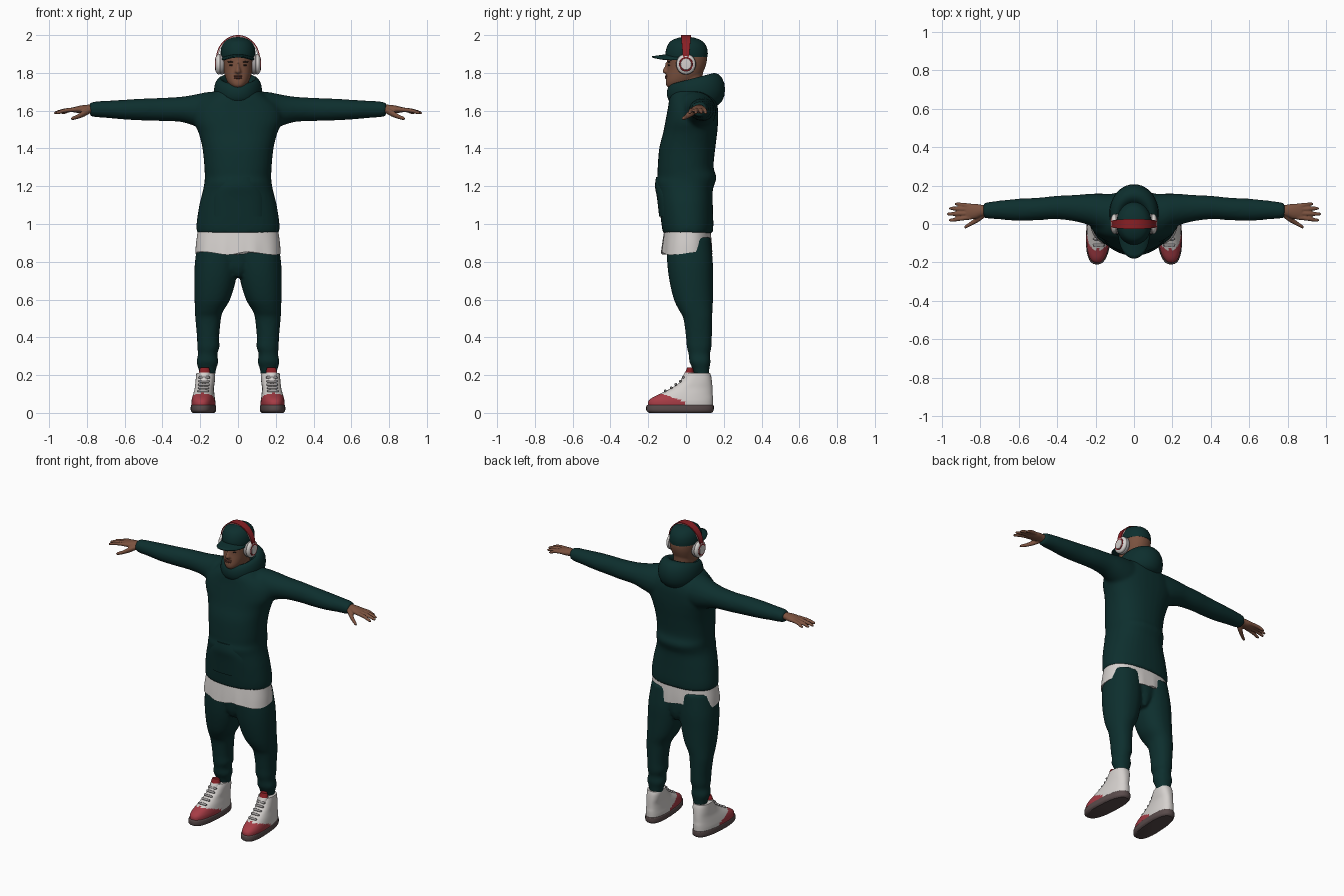
import bpy, bmesh, math
from mathutils import Vector, Matrix

if "Cube" in bpy.data.objects:
    bpy.data.objects.remove(bpy.data.objects["Cube"])


def material(name, rgb):
    m = bpy.data.materials.new(name)
    m.diffuse_color = (*rgb, 1)
    m.use_nodes = True
    m.node_tree.nodes["Principled BSDF"].inputs["Base Color"].default_value = m.diffuse_color
    return m


GREEN = material("dark green cloth", (0.004, 0.028, 0.027))
WHITE = material("white", (0.66, 0.63, 0.61))
SKIN = material("skin", (0.20, 0.085, 0.05))
ROSE = material("shoe red", (0.38, 0.045, 0.06))
RED = material("band red", (0.25, 0.014, 0.018))
SOLE = material("sole grey", (0.10, 0.07, 0.07))
GREY = material("light grey", (0.36, 0.34, 0.34))
DARK = material("dark brown", (0.02, 0.012, 0.01))
LIP = material("lip", (0.15, 0.05, 0.035))


def smooth_rings(rings, sub):
    """Catmull-Rom interpolation between rings."""
    out = []
    for i in range(len(rings) - 1):
        a, b, c, d = (rings[min(max(k, 0), len(rings) - 1)] for k in range(i - 1, i + 3))
        for s in range(sub):
            t = s / sub
            out.append([0.5 * (2*q + (r-p)*t + (2*p-5*q+4*r-w)*t*t + (3*q-p-3*r+w)*t**3)
                        for p, q, r, w in zip(a, b, c, d)])
    return out + [list(rings[-1])]


def skin_rings(bm, rows, cap=True):
    n = len(rows[0])
    for r0, r1 in zip(rows, rows[1:]):
        for i in range(n):
            bm.faces.new((r0[i], r0[(i+1) % n], r1[(i+1) % n], r1[i]))
    if cap:
        bm.faces.new(rows[0][::-1])
        bm.faces.new(rows[-1])


def loft(bm, rings, axis='z', side=1, power=2.0, n=32, sub=4, shear=0.0):
    """Rings are (position, u0, u1, v0, v1); u,v = x,y on z lofts and y,z on x lofts."""
    rows = []
    for t, u0, u1, v0, v1 in smooth_rings(rings, sub):
        row = []
        for i in range(n):
            a = 2 * math.pi * i / n
            c, s = math.cos(a), math.sin(a)
            u = (u0+u1)/2 + (u1-u0)/2 * math.copysign(abs(c)**(2/power), c)
            v = (v0+v1)/2 + (v1-v0)/2 * math.copysign(abs(s)**(2/power), s)
            x, y, z = (u, v, t) if axis == 'z' else (t, u, v)
            row.append(bm.verts.new((side * (x + shear * y), y, z)))
        rows.append(row)
    skin_rings(bm, rows)
    return bm


def finish(name, bm, mats, rule=None, voxel=0, angle=40):
    bmesh.ops.recalc_face_normals(bm, faces=bm.faces)
    if rule:
        for f in bm.faces:
            f.material_index = rule(f.calc_center_median())
    me = bpy.data.meshes.new(name)
    bm.to_mesh(me)
    bm.free()
    for m in (mats if isinstance(mats, list) else [mats]):
        me.materials.append(m)
    me.shade_smooth()
    me.set_sharp_from_angle(angle=math.radians(angle))
    ob = bpy.data.objects.new(name, me)
    bpy.context.collection.objects.link(ob)
    if voxel:  # fuse overlapping volumes into one soft surface
        r = ob.modifiers.new("fuse", 'REMESH')
        r.mode, r.voxel_size, r.use_smooth_shade = 'VOXEL', voxel, True
        s = ob.modifiers.new("soften", 'SMOOTH')
        s.factor, s.iterations = 0.5, 4
    return ob


def part(name, rings, mat, rule=None, **kw):
    return finish(name, loft(bmesh.new(), rings, **kw), mat, rule)


def blob(name, centre, radii, mat):
    bm = bmesh.new()
    bmesh.ops.create_uvsphere(bm, u_segments=20, v_segments=12, radius=1,
                              matrix=Matrix.Translation(centre) @ Matrix.Diagonal((*radii, 1)))
    return finish(name, bm, mat)


def sym(t, w, y0, y1):
    return (t, -w, w, y0, y1)


# Hoodie: torso and both sleeves fused
bm = loft(bmesh.new(), [sym(*r) for r in (
    (.95, .218, -.122, .142), (1.0, .22, -.13, .145), (1.1, .205, -.142, .142),
    (1.18, .185, -.152, .142), (1.22, .178, -.16, .155), (1.25, .176, -.152, .162),
    (1.3, .178, -.15, .146), (1.4, .188, -.142, .155), (1.48, .208, -.122, .165),
    (1.55, .235, -.108, .17), (1.62, .22, -.095, .168), (1.68, .15, -.085, .15),
    (1.72, .10, -.06, .12))], power=2.3)
SLEEVE = [(.05, -.06, .15, 1.5, 1.7), (.15, -.05, .158, 1.49, 1.70), (.22, -.012, .158, 1.515, 1.687),
          (.3, .012, .152, 1.54, 1.674), (.4, .025, .147, 1.545, 1.668), (.5, .02, .137, 1.548, 1.664),
          (.6, .016, .132, 1.553, 1.658), (.7, .024, .122, 1.562, 1.652), (.76, .028, .114, 1.566, 1.648),
          (.785, .034, .108, 1.574, 1.641)]
for s in (1, -1):
    loft(bm, SLEEVE, axis='x', side=s)
finish("hoodie", bm, GREEN, voxel=.011)
part("front_pocket", [sym(*r) for r in ((1.04, .15, -.142, 0), (1.14, .145, -.154, 0),
     (1.2, .12, -.164, 0), (1.25, .10, -.158, 0))], GREEN, power=2.3)

# Hood: a collar roll that grows into a bag at the back
bm = bmesh.new()
rows = []
for i in range(48):
    a = 2 * math.pi * i / 48
    k = (1 - math.cos(a)) / 2
    thick, tall = .027 + .03 * k * k, .05 + .038 * k
    cen = Vector((.092 * math.sin(a), .038 - .112 * math.cos(a), 1.692 + .02 * k))
    out = Vector((math.sin(a), -math.cos(a), 0))
    rows.append([bm.verts.new(cen + out * thick * math.cos(b) + Vector((0, 0, tall * math.sin(b))))
                 for b in (2 * math.pi * j / 16 for j in range(16))])
skin_rings(bm, rows + [rows[0]], cap=False)
finish("hood", bm, GREEN)

# Undershirt with a wavy hem
bm = loft(bmesh.new(), [sym(*r) for r in ((.845, .226, -.13, .137), (.9, .222, -.124, .135),
          (.97, .212, -.115, .13))], power=2.4, n=64)
for v in bm.verts:
    k = max(0, (.96 - v.co.z) / .11)
    a = math.atan2(v.co.y, v.co.x)
    v.co.z += .008 * k * math.sin(4 * a)
    v.co.y *= 1 + .025 * k * math.sin(11 * a)
finish("undershirt", bm, WHITE)

# Trousers: two legs and a seat fused
bm = loft(bmesh.new(), [sym(*r) for r in ((.72, .03, -.06, .11), (.78, .09, -.085, .13), (.92, .17, -.10, .13))])
LEG = [(.93, .0, .21, -.105, .13), (.8, .0, .228, -.1, .142), (.7, .012, .232, -.088, .143),
       (.6, .042, .23, -.064, .143), (.54, .078, .228, -.035, .14), (.5, .09, .226, -.014, .139),
       (.4, .1, .217, .0, .137), (.35, .098, .216, .004, .135), (.31, .11, .212, .014, .127),
       (.27, .104, .22, .018, .13), (.235, .115, .21, .034, .124), (.19, .122, .2, .045, .12)]
for s in (1, -1):
    loft(bm, LEG, side=s, power=2.2)
finish("trousers", bm, GREEN, voxel=.01)

# Shoes
for s, tag in ((1, "left"), (-1, "right")):
    kw = dict(side=s, shear=-.06)
    part(tag + "_sole", [(0, .126, .236, -.195, .135), (.012, .116, .246, -.21, .146),
         (.036, .116, .246, -.21, .147), (.042, .12, .243, -.205, .144)], SOLE, power=2.5, **kw)
    part(tag + "_shoe_upper", [(.035, .12, .243, -.202, .142), (.06, .12, .243, -.2, .143),
         (.08, .123, .24, -.18, .143), (.1, .126, .236, -.14, .141), (.13, .13, .23, -.08, .14),
         (.16, .127, .228, -.035, .138), (.19, .125, .226, -.01, .134), (.21, .127, .224, .002, .128)],
         [WHITE, ROSE], rule=lambda c: int(c.y < -.01 and c.z < .056 - .36 * c.y), power=2.4, n=64, **kw)
    part(tag + "_tongue", [(.16, .148, .208, -.035, .05), (.2, .148, .208, -.014, .045),
         (.225, .15, .206, .0, .04), (.24, .155, .2, .006, .035)], [WHITE, RED],
         rule=lambda c: int(c.z > .212), **kw)
    for i, (y, z) in enumerate(((-.11, .116), (-.078, .133), (-.054, .15), (-.03, .168), (-.014, .188))):
        part(f"{tag}_lace_{i}", [(x, y - r, y + r, z - r, z + r) for x, r in
             ((.148, .003), (.155, .007), (.2, .007), (.208, .003))], GREY, axis='x', n=10, sub=2, **kw)

# Hands: palm, fingers and thumb fused
for s, tag in ((1, "left"), (-1, "right")):
    bm = loft(bmesh.new(), [(.74, .042, .098, 1.588, 1.632), (.79, .04, .1, 1.588, 1.632),
              (.83, .026, .106, 1.586, 1.628), (.875, .024, .106, 1.592, 1.617)], axis='x', side=s)
    for y0, y1, tip in ((.095, .104, .935), (.076, .081, .963), (.055, .052, .975), (.034, .02, .965)):
        loft(bm, [(x, y-r, y+r, z-r, z+r) for x, y, z, r in (
            (.85, y0, 1.606, .0115), ((.85+tip)/2, (y0+y1)/2, 1.602, .0112),
            (tip-.015, y1, 1.591, .0095), (tip, y1, 1.587, .005))], axis='x', side=s, n=12)
    loft(bm, [(x, y-r, y+r, z-r, z+r) for x, y, z, r in (
        (.775, .05, 1.605, .014), (.81, .028, 1.588, .018), (.85, .002, 1.568, .0125),
        (.875, -.013, 1.56, .01), (.885, -.017, 1.557, .005))], axis='x', side=s, n=12)
    finish(tag + "_hand", bm, SKIN, voxel=.0045)

# Head, neck and face
bm = loft(bmesh.new(), [sym(*r) for r in (
    (1.722, .026, -.095, -.02), (1.735, .043, -.105, .02), (1.755, .058, -.107, .05),
    (1.785, .07, -.104, .08), (1.82, .078, -.1, .098), (1.86, .084, -.1, .11),
    (1.9, .086, -.1, .11), (1.95, .07, -.08, .09))], power=2.2)
loft(bm, [sym(1.62, .065, -.03, .095), sym(1.72, .058, -.03, .085), sym(1.8, .06, -.03, .09)])
loft(bm, [sym(*r) for r in ((1.797, .008, -.118, -.08), (1.805, .019, -.124, -.08),
     (1.815, .014, -.124, -.08), (1.835, .008, -.114, -.08), (1.855, .008, -.108, -.08))], n=16)
finish("head", bm, SKIN, voxel=.006)
blob("upper_lip", (0, -.103, 1.782), (.025, .009, .005), LIP)
blob("lower_lip", (0, -.103, 1.774), (.022, .0095, .006), LIP)
for s, tag in ((1, "left"), (-1, "right")):
    blob(tag + "_eye", (s * .034, -.0895, 1.84), (.013, .006, .005), DARK)
    blob(tag + "_eyebrow", (s * .035, -.09, 1.858), (.02, .007, .004), DARK)

# Cap crown, brim and button
part("cap_crown", [sym(*r) for r in ((1.885, .091, -.108, .114), (1.91, .092, -.108, .115),
     (1.94, .087, -.1, .108), (1.965, .073, -.084, .09), (1.98, .052, -.058, .064),
     (1.988, .026, -.03, .034), (1.99, .004, -.004, .006))], GREEN)
bm = bmesh.new()
grid = []
for i in range(25):
    a = math.radians(-84 + 7 * i)
    x = .09 * math.sin(a)
    grid.append([bm.verts.new((x * (1 - .06 * k), -.095 * math.cos(a) * (1 - k) - k * (.01 + .17 * math.cos(a)**.8),
                               1.9 - 2.6 * x * x - .012 * k)) for k in (0, .25, .5, .75, 1)])
for r0, r1 in zip(grid, grid[1:]):
    for j in range(4):
        bm.faces.new((r0[j], r1[j], r1[j+1], r0[j+1]))
brim = finish("cap_brim", bm, GREEN)
brim.modifiers.new("thickness", 'SOLIDIFY').thickness = .007
blob("cap_button", (0, .003, 1.99), (.008, .008, .004), GREEN)


# Headphones: band layers and ear cups
def band(name, inner, outer, scale, mat):
    bm = bmesh.new()
    rows = []
    for i in range(37):
        a = math.radians(-5 + 190 * i / 36)
        w = scale * (.015 + .011 * max(0, math.sin(a)))
        rows.append([bm.verts.new((r * .9 * math.cos(a), y, 1.87 + r * math.sin(a)))
                     for r, y in ((inner, -w), (outer, -w), (outer, w), (inner, w))])
    skin_rings(bm, rows)
    finish(name, bm, mat)


band("headband", .124, .13, 1, RED)
band("headband_padding", .117, .124, .85, WHITE)
for s, tag in ((1, "left"), (-1, "right")):
    for name, mat, prof in (
            ("ear_pad", GREY, ((.07, .045), (.082, .052), (.092, .052), (.096, .046))),
            ("ear_cup", WHITE, ((.09, .046), (.098, .051), (.108, .05), (.115, .042), (.117, .036))),
            ("ear_ring", RED, ((.113, .037), (.118, .036), (.119, .032))),
            ("ear_disc", WHITE, ((.116, .03), (.121, .028), (.122, .024)))):
        part(f"{tag}_{name}", [(x, -r, r, 1.846 - r * 1.05, 1.846 + r * 1.05) for x, r in prof],
             mat, axis='x', side=s)
